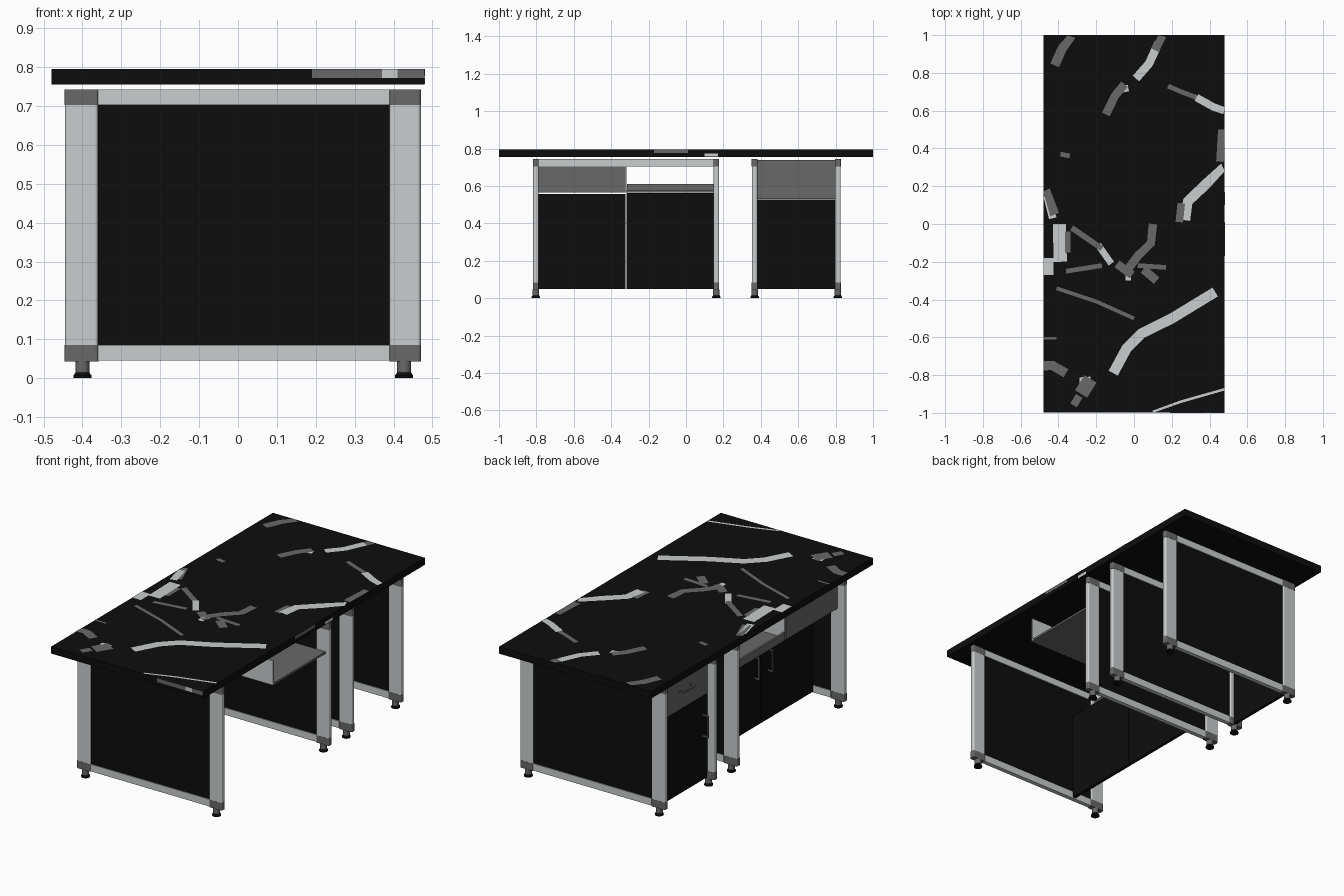
import bpy, bmesh, math
from mathutils import Vector

if "Cube" in bpy.data.objects:
    bpy.data.objects.remove(bpy.data.objects["Cube"])


def material(name, r, g, b):
    m = bpy.data.materials.new(name)
    m.diffuse_color = (r, g, b, 1)
    m.use_nodes = True
    m.node_tree.nodes["Principled BSDF"].inputs["Base Color"].default_value = m.diffuse_color
    return m


BLACK = material("black", 0.004, 0.004, 0.004)
GREY = material("mid grey", 0.14, 0.14, 0.14)
LIGHT = material("light grey", 0.58, 0.61, 0.61)


def finish(bm, name, mat):
    bmesh.ops.recalc_face_normals(bm, faces=bm.faces)
    me = bpy.data.meshes.new(name)
    bm.to_mesh(me)
    bm.free()
    me.materials.append(mat)
    ob = bpy.data.objects.new(name, me)
    bpy.context.collection.objects.link(ob)
    return ob


def box(name, mat, x0, x1, y0, y1, z0, z1, bevel=0.0):
    bm = bmesh.new()
    bmesh.ops.create_cube(bm, size=1)
    for v in bm.verts:
        v.co = Vector(((x0 + x1) / 2 + v.co.x * (x1 - x0),
                       (y0 + y1) / 2 + v.co.y * (y1 - y0),
                       (z0 + z1) / 2 + v.co.z * (z1 - z0)))
    if bevel:  # round the upright edges only
        edges = [e for e in bm.edges
                 if abs(e.verts[0].co.z - e.verts[1].co.z) > 1e-4]
        bmesh.ops.bevel(bm, geom=edges, offset=bevel, segments=3,
                        profile=0.5, affect='EDGES')
    return finish(bm, name, mat)


def lathe(name, mat, x, y, profile, n=20):
    bm = bmesh.new()
    rings = [[bm.verts.new((x + r * math.cos(2 * math.pi * i / n),
                            y + r * math.sin(2 * math.pi * i / n), z))
              for i in range(n)] for r, z in profile]
    for a, b in zip(rings, rings[1:]):
        for i in range(n):
            j = (i + 1) % n
            bm.faces.new((a[i], a[j], b[j], b[i])).smooth = True
    bm.faces.new(rings[0])
    bm.faces.new(rings[-1])
    ob = finish(bm, name, mat)
    ob.data.set_sharp_from_angle(angle=math.radians(35))
    return ob


# Stone worktop
TOP = 0.795
box("worktop", BLACK, -0.48, 0.48, -0.999, 0.999, 0.755, TOP)


# Veins: thin plates swept along short paths (width, points)
def veins(name, mat, paths):
    bm = bmesh.new()
    for width, *pts in paths:
        p = [Vector(q) for q in pts]
        pairs = []
        for i, c in enumerate(p):
            d = (p[min(i + 1, len(p) - 1)] - p[max(i - 1, 0)]).normalized()
            n = Vector((-d.y, d.x)) * width / 2
            pairs.append([bm.verts.new((max(-.48, min(.48, q.x)),
                                        max(-.999, min(.999, q.y)), TOP + 0.0015))
                          for q in (c + n, c - n)])
        for a, b in zip(pairs, pairs[1:]):
            bm.faces.new((a[0], a[1], b[1], b[0]))
    ob = finish(bm, name, mat)
    for f in ob.data.polygons:
        if f.normal.z < 0:
            f.flip()
    return ob


veins("grey_veins", GREY, [
    (.045, (.15, 1), (.11, .92)), (.045, (-.05, .74), (-.10, .68), (-.15, .58)),
    (.05, (-.33, 1), (-.38, .93), (-.42, .84)),
    (.025, (.18, .73), (.25, .70), (.33, .67)),
    (.04, (.465, .50), (.455, .33)),
    (.02, (-.41, -.34), (-.2, -.41), (0, -.50)),
    (.03, (-.33, -.02), (-.17, -.13)),
    (.045, (-.09, -.21), (-.01, -.27)),
    (.045, (-.04, -.25), (.02, -.17), (.09, -.10), (.10, 0)),
    (.045, (.05, -.24), (.12, -.30)), (.025, (.02, -.22), (.17, -.23)),
    (.05, (-.47, .18), (-.42, .05)), (.03, (-.35, -.04), (-.35, -.15)),
    (.05, (-.48, -.75), (-.43, -.75), (-.36, -.79)),
    (.012, (-.48, -.605), (-.41, -.605)), (.025, (-.39, .37), (-.34, .36)),
    (.025, (-.36, -.25), (-.17, -.22)),
    (.075, (-.23, -.82), (-.28, -.90)), (.04, (-.29, -.91), (-.32, -.96)),
    (.04, (.24, .01), (.25, .11)),
])
veins("light_veins", LIGHT, [
    (.045, (.13, .96), (.08, .85), (.01, .77)), (.035, (-.03, .72), (-.08, .71)),
    (.04, (.33, .67), (.42, .62), (.48, .60)),
    (.055, (.48, .30), (.38, .21), (.285, .12), (.27, .02)),
    (.055, (.43, -.36), (.2, -.50), (.04, -.58), (-.04, -.66), (-.11, -.79)),
    (.035, (-.19, -.11), (-.12, -.21)), (.03, (-.03, -.25), (-.03, -.30)),
    (.07, (-.395, 0), (-.39, -.20)), (.06, (-.455, -.18), (-.455, -.27)),
    (.04, (-.46, .15), (-.43, .03)),
    (.014, (.1, -.995), (.25, -.94), (.48, -.875)),
    (.06, (-.26, -.81), (-.255, -.88)),
])
# Veins running down the worktop edges
box("front_edge_grey_vein", GREY, .19, .37, -1, -.999, .772, TOP)
box("front_edge_light_vein", LIGHT, .37, .41, -1, -.999, .772, TOP)
box("front_edge_corner_vein", GREY, .41, .48, -1, -.999, .772, TOP)
box("right_edge_grey_vein", GREY, .48, .4805, -.17, .01, .777, TOP)
box("right_edge_light_vein", LIGHT, .48, .4805, .10, .17, .757, .773)
box("back_edge_limit", BLACK, -.48, .48, .999, 1, .755, TOP)

# Four upright end frames: posts, rails, corner blocks, infill panel and feet
XA, XB, XC, XD = -.445, -.36, .39, .47
for k, y in enumerate((-.803, .162, .367, .812)):
    a, b = y - .0145, y + .0145
    tag = f"frame_{k + 1}_"
    for side, x0, x1, xf in (("left", XA, XB, -.40), ("right", XC, XD, .427)):
        box(tag + side + "_post", LIGHT, x0, x1, a, b, .085, .703, .008)
        for lvl, z0, z1 in (("lower", .043, .085), ("upper", .703, .743)):
            box(f"{tag}{side}_{lvl}_corner", GREY, x0 - .001, x1 + .001,
                a - .001, b + .001, z0, z1, .008)
        lathe(f"{tag}{side}_foot_stem", GREY, xf, y, [(.018, .01), (.018, .046)])
        lathe(f"{tag}{side}_foot_pad", BLACK, xf, y,
              [(.023, 0), (.023, .007), (.018, .014)])
    for lvl, z0, z1 in (("lower", .045, .085), ("upper", .703, .743)):
        box(f"{tag}{lvl}_rail", LIGHT, XB, XC, a + .002, b - .002, z0, z1)
    box(tag + "panel", BLACK, XB, XC, y - .008, y + .008, .083, .705)


# Bow handles on the -x side
def handle(name, x, y, z, half, upright):
    for s in (-1, 1):
        dy, dz = (0, s * half) if upright else (s * half, 0)
        box(name + "_leg", GREY, x - .03, x, y + dy - .004, y + dy + .004,
            z + dz - .004, z + dz + .004)
    hy, hz = (.004, half + .004) if upright else (half + .004, .004)
    box(name + "_grip", GREY, x - .034, x - .026, y - hy, y + hy, z - hz, z + hz)


# Long bay: recessed doors, drawer front, top rail, open tray
box("door_left", BLACK, -.25, -.232, -.788, -.3225, .05, .558)
box("door_right", BLACK, -.25, -.232, -.3175, .147, .05, .562)
handle("door_left_handle", -.25, -.38, .39, .06, True)
handle("door_right_handle", -.25, -.26, .39, .06, True)
box("wide_drawer_front", GREY, -.405, -.387, -.788, -.326, .566, .705)
box("top_rail", LIGHT, -.405, -.38, -.789, .148, .705, .743)
box("tray_shelf", GREY, -.40, .45, -.32, .147, .565, .577)
box("tray_lip", GREY, -.405, -.393, -.316, .147, .565, .61)
box("tray_divider", LIGHT, -.40, .45, -.326, -.318, .565, .705)

# Short bay: drawer front above a door
box("short_drawer_front", GREY, -.402, -.385, .382, .797, .53, .74)
box("short_door", BLACK, -.402, -.385, .382, .797, .05, .528)
handle("short_drawer_handle", -.402, .59, .64, .05, False)
handle("short_door_handle", -.402, .42, .36, .06, True)
